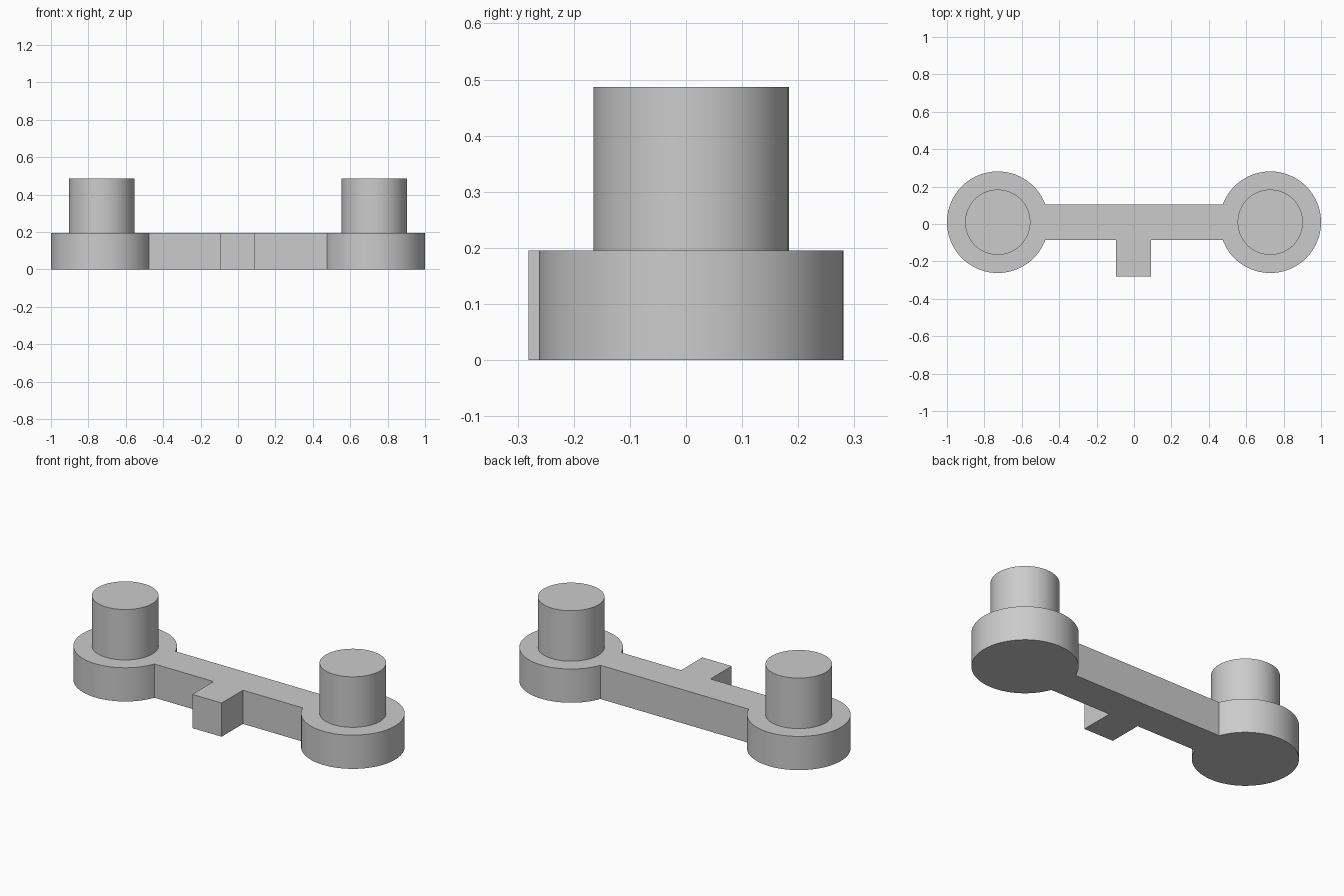
import bpy
import bmesh
from math import asin, cos, sin, pi, radians

cube = bpy.data.objects.get("Cube")
if cube:
    bpy.data.objects.remove(cube, do_unlink=True)

GREY = (0.6, 0.6, 0.6)
PLATE_TOP, PIN_TOP = 0.195, 0.487
CENTRE_X, CENTRE_Y = 0.7285, 0.0095
DISC_R, PIN_R = 0.2715, 0.1745
BAR_HALF = 0.096
TAB_LEFT, TAB_RIGHT, TAB_FRONT = 0.092, -0.096, -0.281

material = bpy.data.materials.new("plain grey")
material.use_nodes = True
material.diffuse_color = (*GREY, 1)
material.node_tree.nodes["Principled BSDF"].inputs["Base Color"].default_value = (*GREY, 1)


def arc(cx, radius, start, end, steps):
    """Points along an arc around a disc centre."""
    angles = [start + (end - start) * i / steps for i in range(steps + 1)]
    return [(cx + radius * cos(a), CENTRE_Y + radius * sin(a)) for a in angles]


def extrude_outline(name, outline, bottom, top):
    """Closed solid from a counter-clockwise outline."""
    bm = bmesh.new()
    base = bm.faces.new([bm.verts.new((x, y, bottom)) for x, y in outline])
    result = bmesh.ops.extrude_face_region(bm, geom=[base], use_keep_orig=True)
    raised = [v for v in result["geom"] if isinstance(v, bmesh.types.BMVert)]
    bmesh.ops.translate(bm, verts=raised, vec=(0, 0, top - bottom))
    bmesh.ops.recalc_face_normals(bm, faces=bm.faces[:])
    mesh = bpy.data.meshes.new(name)
    bm.to_mesh(mesh)
    bm.free()
    obj = bpy.data.objects.new(name, mesh)
    bpy.context.collection.objects.link(obj)
    mesh.materials.append(material)
    bpy.ops.object.select_all(action="DESELECT")
    obj.select_set(True)
    bpy.context.view_layer.objects.active = obj
    bpy.ops.object.shade_smooth_by_angle(angle=radians(30))
    return obj


# Base plate: two discs joined by a bar, with a square tab at the front
gap = asin(BAR_HALF / DISC_R)
bar_front = CENTRE_Y - BAR_HALF
tab = [(TAB_RIGHT, bar_front), (TAB_RIGHT, TAB_FRONT),
       (TAB_LEFT, TAB_FRONT), (TAB_LEFT, bar_front)]
outline = (tab
           + arc(CENTRE_X, DISC_R, gap - pi, pi - gap, 72)
           + arc(-CENTRE_X, DISC_R, gap, 2 * pi - gap, 72))
extrude_outline("base_plate", outline, 0, PLATE_TOP)

# Upright pins on the discs
for side, cx in (("left", CENTRE_X), ("right", -CENTRE_X)):
    circle = arc(cx, PIN_R, 0, 2 * pi, 72)[:-1]
    extrude_outline(side + "_pin", circle, PLATE_TOP, PIN_TOP)
